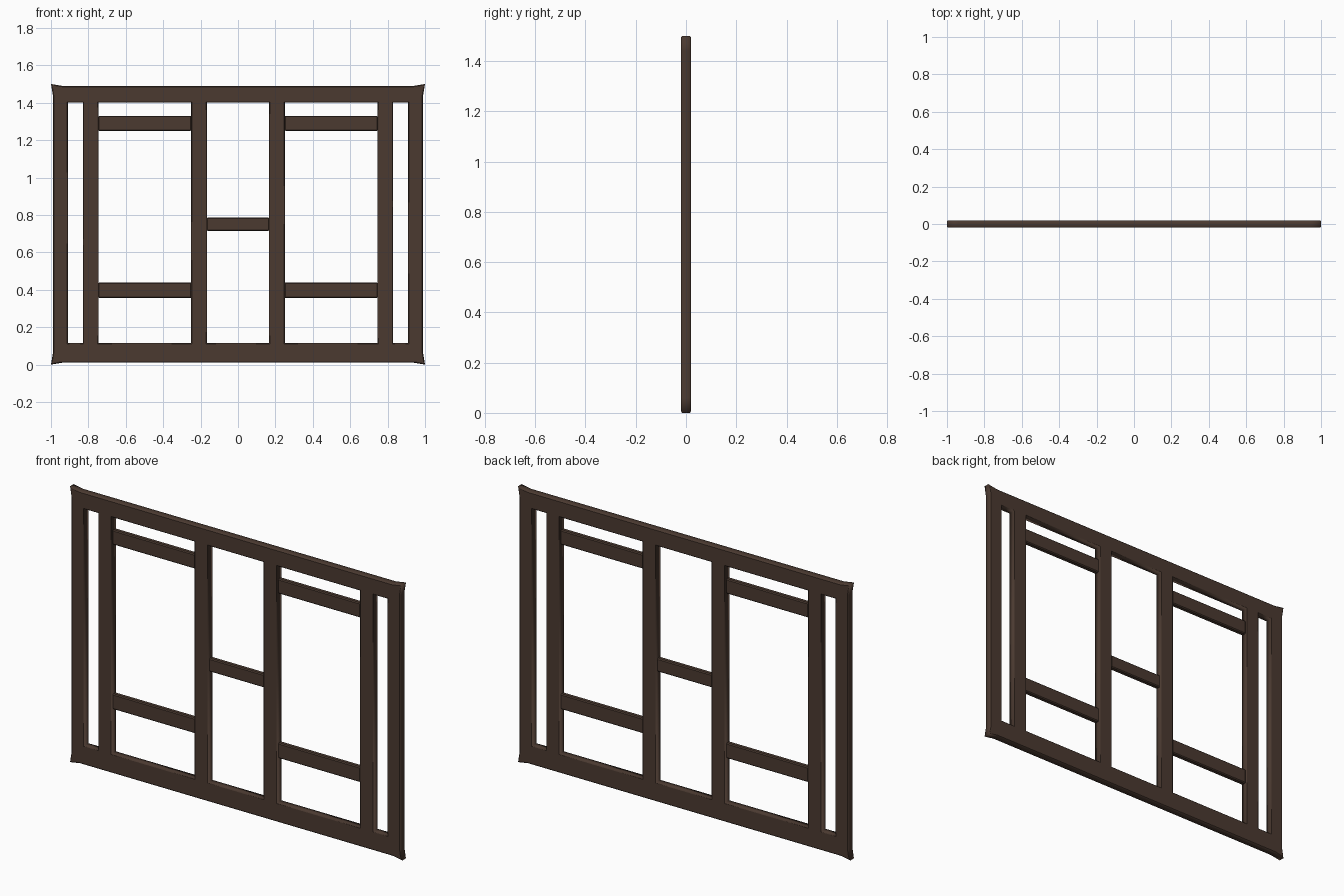
import bpy
import math

if "Cube" in bpy.data.objects:
    bpy.data.objects.remove(bpy.data.objects["Cube"])

wood = bpy.data.materials.new("dark_wood")
wood.diffuse_color = (0.07, 0.042, 0.03, 1)
wood.use_nodes = True
wood.node_tree.nodes["Principled BSDF"].inputs["Base Color"].default_value = wood.diffuse_color

HALF = 0.02      # half thickness of the frame
BEV = 0.005      # chamfer size


def rect(x0, x1, z0, z1):
    return [(x0, z0), (x1, z0), (x1, z1), (x0, z1)]


def flat_frame(name, loops):
    """Chamfered plate with holes, standing upright in the XZ plane."""
    cu = bpy.data.curves.new(name, 'CURVE')
    cu.dimensions = '2D'
    cu.fill_mode = 'BOTH'
    cu.extrude = HALF - BEV
    cu.bevel_depth = BEV
    cu.bevel_resolution = 0
    cu.offset = -BEV
    for pts in loops:
        sp = cu.splines.new('POLY')
        sp.points.add(len(pts) - 1)
        for p, (x, z) in zip(sp.points, pts):
            p.co = (x, z, 0, 1)
        sp.use_cyclic_u = True
    ob = bpy.data.objects.new(name, cu)
    bpy.context.collection.objects.link(ob)
    ob.rotation_euler.x = math.pi / 2
    bpy.ops.object.select_all(action='DESELECT')
    ob.select_set(True)
    bpy.context.view_layer.objects.active = ob
    bpy.ops.object.convert(target='MESH')
    bpy.context.object.data.materials.append(wood)


def crossbar(name, x0, x1, z0, z1, half=0.014):
    """Chamfered bar set between two posts."""
    bpy.ops.mesh.primitive_cube_add(size=1, location=((x0 + x1) / 2, 0, (z0 + z1) / 2))
    ob = bpy.context.object
    ob.name = name
    ob.scale = (x1 - x0, 2 * half, z1 - z0)
    bpy.ops.object.transform_apply(location=False, rotation=False, scale=True)
    mod = ob.modifiers.new("chamfer", 'BEVEL')
    mod.width = BEV
    mod.segments = 1
    ob.data.materials.append(wood)


# Outer outline with slightly flared corner tips
outline = [(-1, 0), (-0.94, 0.01), (0.94, 0.01), (1, 0),
           (0.99, 0.06), (0.99, 1.44), (1, 1.5),
           (0.94, 1.49), (-0.94, 1.49), (-1, 1.5),
           (-0.99, 1.44), (-0.99, 0.06)]

# Openings between the posts
Z0, Z1 = 0.115, 1.40
holes = [rect(-0.165, 0.165, Z0, Z1)]
for a, b in ((0.25, 0.745), (0.83, 0.91)):
    holes += [rect(a, b, Z0, Z1), rect(-b, -a, Z0, Z1)]
flat_frame("lattice_frame", [outline] + holes)

# Horizontal bars
crossbar("middle_bar", -0.167, 0.167, 0.715, 0.787)
for side, label in ((-1, "left"), (1, "right")):
    xs = sorted((side * 0.248, side * 0.747))
    crossbar(label + "_upper_bar", *xs, 1.25, 1.33)
    crossbar(label + "_lower_bar", *xs, 0.355, 0.438)
